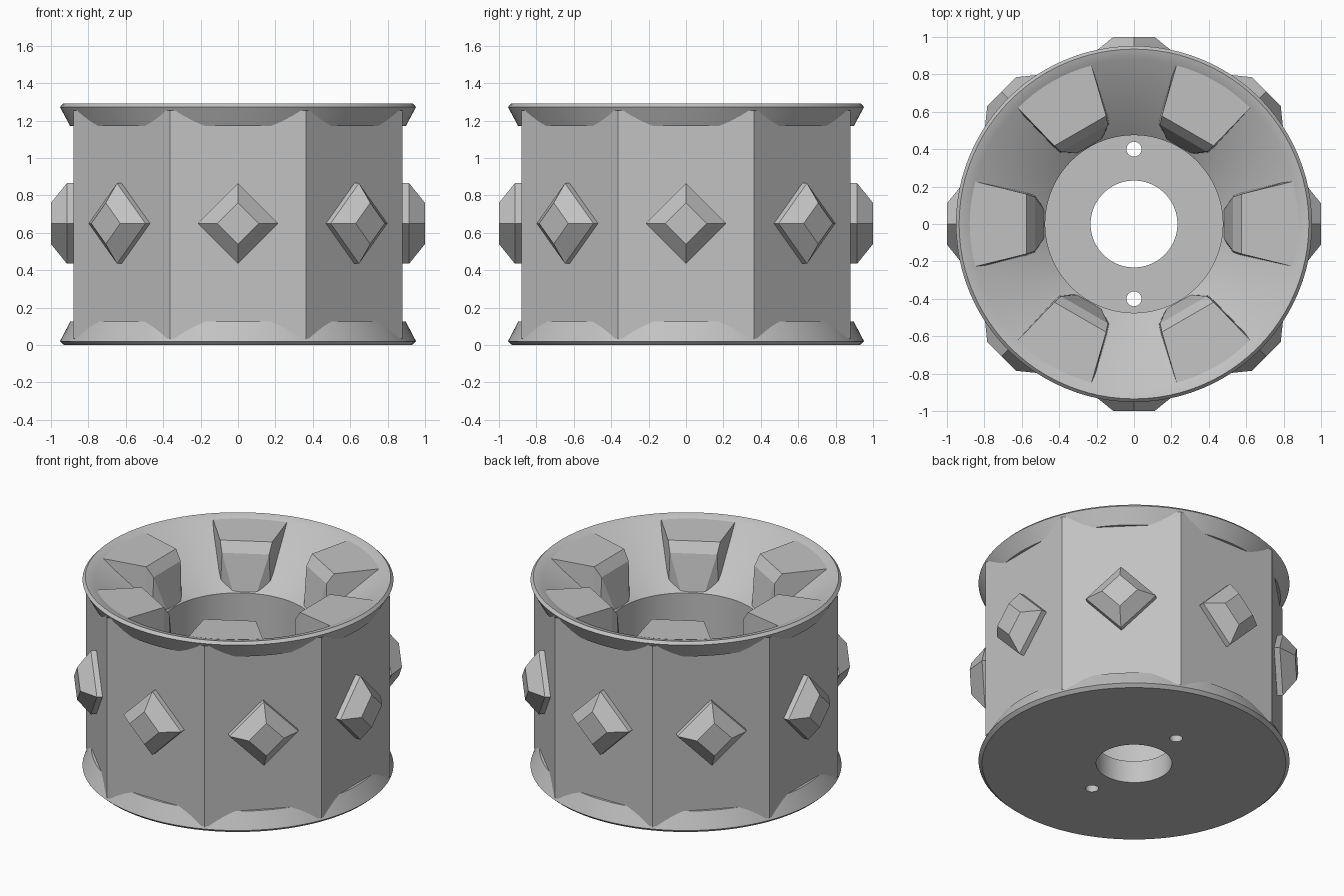
import bpy, bmesh, math
from mathutils import Matrix

old = bpy.data.objects.get("Cube")
if old:
    bpy.data.objects.remove(old, do_unlink=True)

grey = bpy.data.materials.new("plain_grey")
grey.use_nodes = True
COLOUR = (0.54, 0.54, 0.54, 1)
grey.diffuse_color = COLOUR
grey.node_tree.nodes["Principled BSDF"].inputs["Base Color"].default_value = COLOUR


def make(name, bm):
    """Turn a bmesh into a named object."""
    bmesh.ops.recalc_face_normals(bm, faces=bm.faces)
    mesh = bpy.data.meshes.new(name)
    bm.to_mesh(mesh)
    bm.free()
    mesh.materials.append(grey)
    obj = bpy.data.objects.new(name, mesh)
    bpy.context.collection.objects.link(obj)
    return obj


def loft(bm, rings, caps=True):
    """Join equal-length closed rings of points."""
    loops = [[bm.verts.new(p) for p in ring] for ring in rings]
    for a, b in zip(loops, loops[1:]):
        for i in range(len(a)):
            j = (i + 1) % len(a)
            bm.faces.new((a[i], a[j], b[j], b[i]))
    if caps:
        bm.faces.new(loops[0])
        bm.faces.new(loops[-1])


def circle(r, z, n, start=0.0):
    return [(r * math.cos(start + math.tau * i / n),
             r * math.sin(start + math.tau * i / n), z) for i in range(n)]


# Wheel body: both flanges, sloped bowl, deep hub well, floor and axle bore
profile = [(.232, 0), (.93, 0), (.952, .02), (.897, .125), (.85, .125),
           (.85, 1.17), (.897, 1.17), (.952, 1.272), (.935, 1.29),
           (.88, 1.275), (.475, .96), (.475, .15), (.232, .15)]
bm = bmesh.new()
loft(bm, [circle(r, z, 96) for r, z in profile + profile[:1]], caps=False)
bmesh.ops.remove_doubles(bm, verts=bm.verts, dist=1e-5)
body = make("wheel_body", bm)

# Two bolt holes drilled through the hub floor
bm = bmesh.new()
for y in (-.4, .4):
    bmesh.ops.create_cone(bm, cap_ends=True, segments=24, radius1=.04, radius2=.04,
                          depth=1, matrix=Matrix.Translation((0, y, 0)))
drill = make("bolt_hole_cutter", bm)
drill.hide_render = True
cut = body.modifiers.new("bolt_holes", "BOOLEAN")
cut.object, cut.solver = drill, "EXACT"
bpy.context.view_layer.objects.active = body
bpy.ops.object.modifier_apply(modifier=cut.name)
bpy.data.objects.remove(drill, do_unlink=True)
bpy.ops.object.select_all(action="DESELECT")
body.select_set(True)
bpy.ops.object.shade_smooth_by_angle(angle=math.radians(25))

# Octagonal drum wall between the flanges
APOTHEM = .88
corner = APOTHEM / math.cos(math.pi / 8)
bm = bmesh.new()
loft(bm, [circle(corner, z, 8, math.pi / 8) for z in (.035, 1.255)], caps=False)
make("octagonal_drum", bm)

# Diamond studs, one per drum face
stud_steps = [(.86, .215), (.915, .215), (1.0, .11)]
for k in range(8):
    bm = bmesh.new()
    loft(bm, [[(d, h, .65), (d, 0, .65 + h), (d, -h, .65), (d, 0, .65 - h)]
              for d, h in stud_steps])
    bm.transform(Matrix.Rotation(math.tau * k / 8, 4, "Z"))
    make(f"diamond_stud_{k + 1}", bm)

# Raised spokes between the bowl recesses: radius, top, half width, bottom
spoke_steps = [(.477, .95, .07, .88), (.53, 1.2, .145, .92),
               (.575, 1.265, .16, .96), (.88, 1.274, .235, 1.22)]
for k in range(6):
    bm = bmesh.new()
    loft(bm, [[(r, -w - .01, low), (r, -w, top), (r, w, top), (r, w + .01, low)]
              for r, top, w, low in spoke_steps])
    bm.transform(Matrix.Rotation(math.tau * k / 6, 4, "Z"))
    make(f"raised_spoke_{k + 1}", bm)
